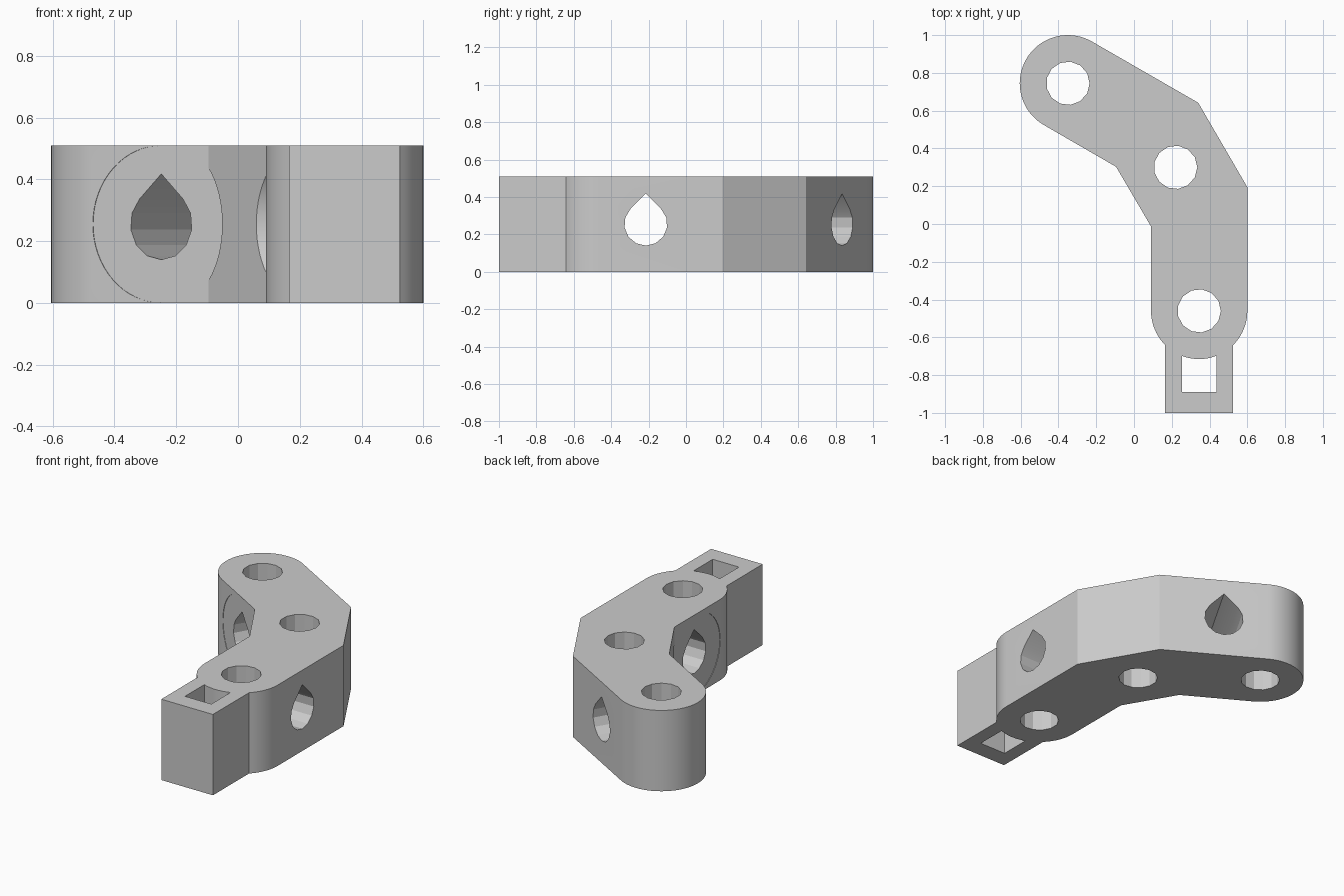
import bpy
import bmesh
from math import cos, sin, radians, sqrt
from mathutils import Matrix, Vector

cube = bpy.data.objects.get("Cube")
if cube:
    bpy.data.objects.remove(cube, do_unlink=True)

HEIGHT = 0.51
R_END = 0.255       # rounded arm ends
R_HOLE = 0.115      # bolt holes
MID = HEIGHT / 2
FRONT = Vector((0.345, -0.46))
BACK = Vector((-0.35, 0.745))

grey = bpy.data.materials.new("plain grey")
grey.use_nodes = True
COLOR = (0.6, 0.6, 0.6, 1)
grey.diffuse_color = COLOR
grey.node_tree.nodes["Principled BSDF"].inputs["Base Color"].default_value = COLOR


def arc(center, radius, start, end, steps):
    """Points along an arc, angles in degrees."""
    angles = [radians(start + (end - start) * i / steps) for i in range(steps + 1)]
    return [(center[0] + radius * cos(a), center[1] + radius * sin(a)) for a in angles]


def prism(name, points, z0, z1, matrix=None):
    """Extrude a flat profile from z0 to z1, then place it with a matrix."""
    bm = bmesh.new()
    base = bm.faces.new([bm.verts.new((x, y, z0)) for x, y in points])
    out = bmesh.ops.extrude_face_region(bm, geom=[base])
    verts = [v for v in out["geom"] if isinstance(v, bmesh.types.BMVert)]
    bmesh.ops.translate(bm, verts=verts, vec=(0, 0, z1 - z0))
    if matrix:
        bmesh.ops.transform(bm, matrix=matrix, verts=bm.verts)
    bmesh.ops.recalc_face_normals(bm, faces=bm.faces)
    mesh = bpy.data.meshes.new(name)
    bm.to_mesh(mesh)
    bm.free()
    mesh.materials.append(grey)
    obj = bpy.data.objects.new(name, mesh)
    bpy.context.collection.objects.link(obj)
    return obj


def sideways(origin, normal):
    """Frame whose profile y is up and whose depth runs along normal."""
    n = Vector((normal[0], normal[1], 0))
    up = Vector((0, 0, 1))
    m = Matrix((up.cross(n), up, n)).transposed().to_4x4()
    m.translation = (origin[0], origin[1], MID)
    return m


# Bent bracket outline with rounded ends and a square-ended tab
outline = arc(FRONT, R_END, -180, -135, 10)
outline += [(0.165, -1), (0.525, -1)]
outline += arc(FRONT, R_END, -45, 0, 10)
outline += [(0.6, 0.195), (0.34, 0.642)]
outline += arc(BACK, R_END, 60, 240, 36)
outline += [(-0.095, 0.303), (0.09, -0.013)]
bracket = prism("bent_bracket", outline, 0, HEIGHT)

# Vertical bolt holes
cutters = []
for name, center in (("front", FRONT), ("middle", (0.22, 0.3)), ("back", BACK)):
    ring = arc(center, R_HOLE, 0, 360, 13)[:-1]
    cutters.append(prism(name + "_hole_cutter", ring, -0.1, HEIGHT + 0.1))

# Square slot in the tab, its inner wall following the rounded end
slot = [(0.253, -0.89), (0.437, -0.89)] + arc(FRONT, R_END, -69, -111, 8)
cutters.append(prism("tab_slot_cutter", slot, -0.1, HEIGHT + 0.1))

# Teardrop cross holes and the round clearance in front of each inner face
drop = arc((0, 0), R_HOLE, 135, 405, 10) + [(0, R_HOLE * sqrt(2))]
disc = arc((0, 0), R_END - 0.0005, 0, 360, 64)[:-1]
for name, center, normal in (
    ("front", (0.345, -0.215), (1, 0)),
    ("back", (-0.1225, 0.613), (0.5, sqrt(0.75))),
):
    frame = sideways(center, normal)
    cutters.append(prism(name + "_teardrop_cutter", drop, -0.4, 0.4, frame))
    cutters.append(prism(name + "_clearance_cutter", disc, -0.6, 0.003 - R_END, frame))

for cutter in cutters:
    cutter.hide_render = True
    cutter.hide_set(True)
    mod = bracket.modifiers.new(cutter.name, "BOOLEAN")
    mod.operation = "DIFFERENCE"
    mod.solver = "EXACT"
    mod.object = cutter

# Bake the cuts, then smooth the rounded ends only
bpy.context.view_layer.objects.active = bracket
bracket.select_set(True)
for mod in list(bracket.modifiers):
    bpy.ops.object.modifier_apply(modifier=mod.name)
for cutter in cutters:
    bpy.data.objects.remove(cutter, do_unlink=True)
bpy.ops.object.shade_smooth_by_angle(angle=radians(20))
